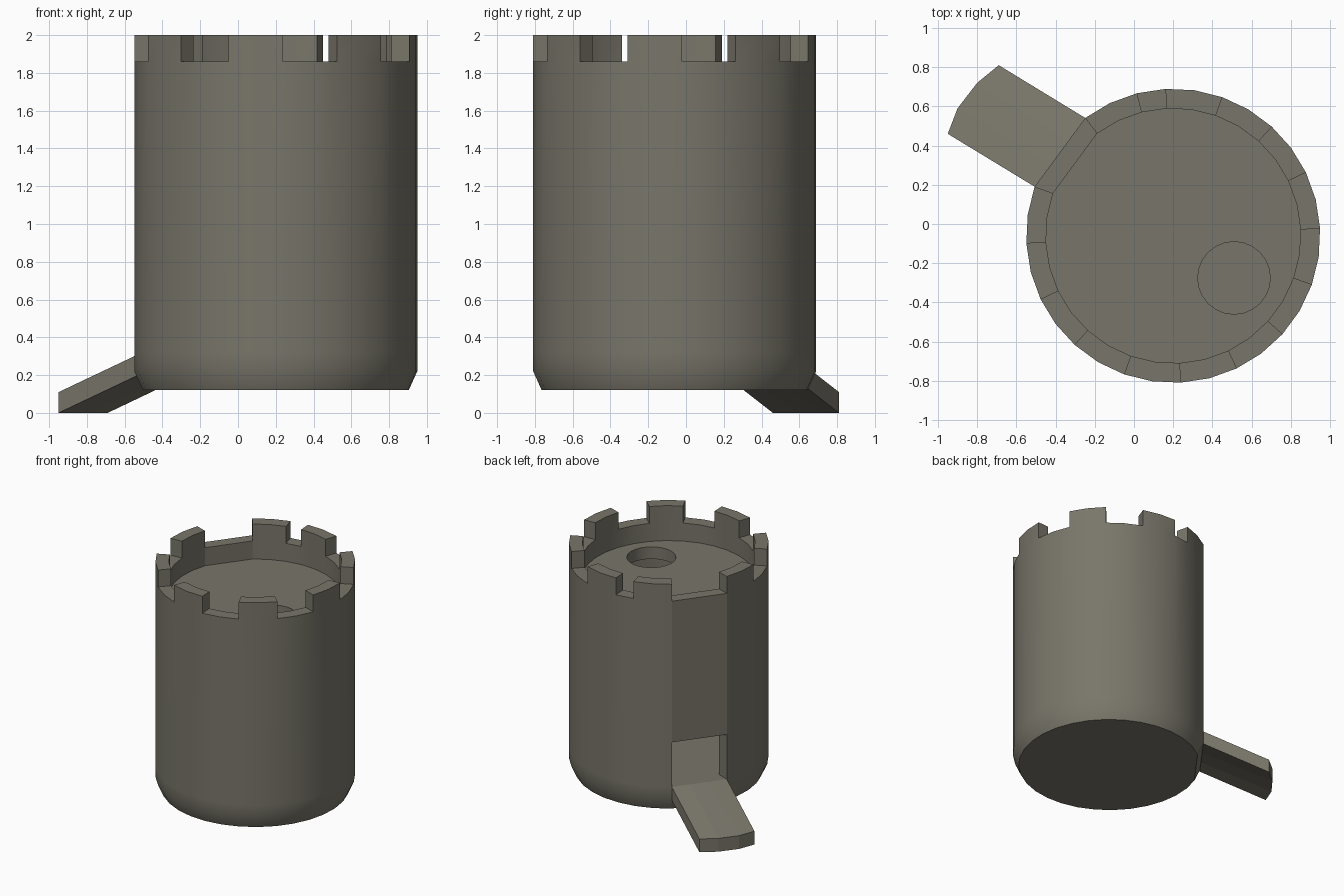
import bpy, bmesh, math
from mathutils import Vector

if "Cube" in bpy.data.objects:
    bpy.data.objects.remove(bpy.data.objects["Cube"], do_unlink=True)

# Single stone colour
STONE = (0.19, 0.18, 0.143, 1.0)
stone = bpy.data.materials.new("weathered stone")
stone.diffuse_color = STONE
stone.use_nodes = True
stone.node_tree.nodes["Principled BSDF"].inputs["Base Color"].default_value = STONE

# Tower dimensions
CENTRE = Vector((0.2, -0.06, 0))
OUT, INN, FOOT = 0.75, 0.65, 0.705
BASE, CHAMFER, SILL, LINTEL = 0.12, 0.22, 0.32, 0.69
CEILING, DECK, NOTCH, TOP = 1.61, 1.71, 1.86, 2.0
SIDES, START = 32, math.radians(3)
DOOR = (11, 14)
MERLONS = [(2, 4), (6, 8), (9, 11), (14, 16), (18, 20), (22, 24), (26, 28), (30, 32)]


def ring_point(k, r, z):
    a = START + math.tau * k / SIDES
    return CENTRE + Vector((r * math.cos(a), r * math.sin(a), z))


def finish(bm, name):
    bmesh.ops.recalc_face_normals(bm, faces=bm.faces)
    for e in bm.edges:
        if len(e.link_faces) == 2 and e.calc_face_angle(0) > math.radians(32):
            e.smooth = False
    mesh = bpy.data.meshes.new(name)
    bm.to_mesh(mesh)
    bm.free()
    mesh.materials.append(stone)
    obj = bpy.data.objects.new(name, mesh)
    bpy.context.collection.objects.link(obj)
    return obj


def build_tower():
    bm = bmesh.new()
    cache = {}

    def vert(k, r, z):
        key = (k % SIDES, r, z)
        if key not in cache:
            cache[key] = bm.verts.new(ring_point(*key))
        return cache[key]

    def band(a, b, path, smooth=True):
        for p, q in zip(path, path[1:]):
            f = bm.faces.new((vert(a, *p), vert(b, *p), vert(b, *q), vert(a, *q)))
            f.smooth = smooth

    def radial(k, low, high):
        bm.faces.new((vert(k, INN, low), vert(k, OUT, low),
                      vert(k, OUT, high), vert(k, INN, high)))

    # Round wall with one wide flat side for the doorway
    ks = [k for k in range(SIDES) if not DOOR[0] < k < DOOR[1]]
    for a, b in zip(ks, ks[1:] + [SIDES]):
        door = (a, b) == DOOR
        soft = not door
        band(a, b, [(FOOT, BASE), (OUT, CHAMFER), (OUT, SILL)], soft)
        if door:
            band(a, b, [(OUT, SILL), (INN, SILL)], False)
            band(a, b, [(OUT, LINTEL), (INN, LINTEL)], False)
            radial(a, SILL, LINTEL)
            radial(b, SILL, LINTEL)
        else:
            band(a, b, [(OUT, SILL), (OUT, LINTEL)])
            band(a, b, [(INN, SILL), (INN, LINTEL)])
        band(a, b, [(OUT, LINTEL), (OUT, NOTCH)], soft)
        band(a, b, [(INN, LINTEL), (INN, CEILING)], soft)
        band(a, b, [(INN, DECK), (INN, NOTCH)], soft)
        # Battlements
        if any(lo <= a < hi for lo, hi in MERLONS):
            band(a, b, [(OUT, NOTCH), (OUT, TOP), (INN, TOP), (INN, NOTCH)])
        else:
            band(a, b, [(OUT, NOTCH), (INN, NOTCH)])
    for lo, hi in MERLONS:
        radial(lo, NOTCH, TOP)
        radial(hi, NOTCH, TOP)

    # Underside and room floor
    bm.faces.new([vert(k, FOOT, BASE) for k in ks])
    bm.faces.new([vert(k, INN, SILL) for k in ks])

    # Roof deck with a round hatch through it
    def loop_edges(verts):
        return [bm.edges.get((v, w)) or bm.edges.new((v, w))
                for v, w in zip(verts, verts[1:] + verts[:1])]

    hatch = CENTRE + Vector((0.31, -0.215, 0))
    rings = []
    for z in (DECK, CEILING):
        ring = []
        for i in range(24):
            a = math.tau * i / 24
            ring.append(bm.verts.new(hatch + Vector((0.185 * math.cos(a), 0.185 * math.sin(a), z))))
        rings.append(ring)
        edges = loop_edges([vert(k, INN, z) for k in ks]) + loop_edges(ring)
        bmesh.ops.triangle_fill(bm, use_beauty=True, use_dissolve=False, edges=edges)
    for i in range(24):
        j = (i + 1) % 24
        f = bm.faces.new((rings[0][i], rings[0][j], rings[1][j], rings[1][i]))
        f.smooth = True
    return finish(bm, "tower")


def build_ramp():
    # Sloping ramp from the doorway to a curved outer lip
    bm = bmesh.new()
    thick = 0.11
    start, end = (ring_point(k, OUT, SILL) for k in DOOR)
    lip = [(-0.69, 0.81), (-0.80, 0.72), (-0.90, 0.59), (-0.95, 0.46)]
    drop = Vector((0, 0, thick))
    columns = []
    for i, (x, y) in enumerate(lip):
        inner, outer = start.lerp(end, i / 3), Vector((x, y, thick))
        columns.append([bm.verts.new(p) for p in (inner, outer, outer - drop, inner - drop)])
    for c, d in zip(columns, columns[1:]):
        for i in range(4):
            j = (i + 1) % 4
            bm.faces.new((c[i], c[j], d[j], d[i]))
    bm.faces.new(columns[0])
    bm.faces.new(columns[-1])
    return finish(bm, "door_ramp")


build_tower()
build_ramp()
